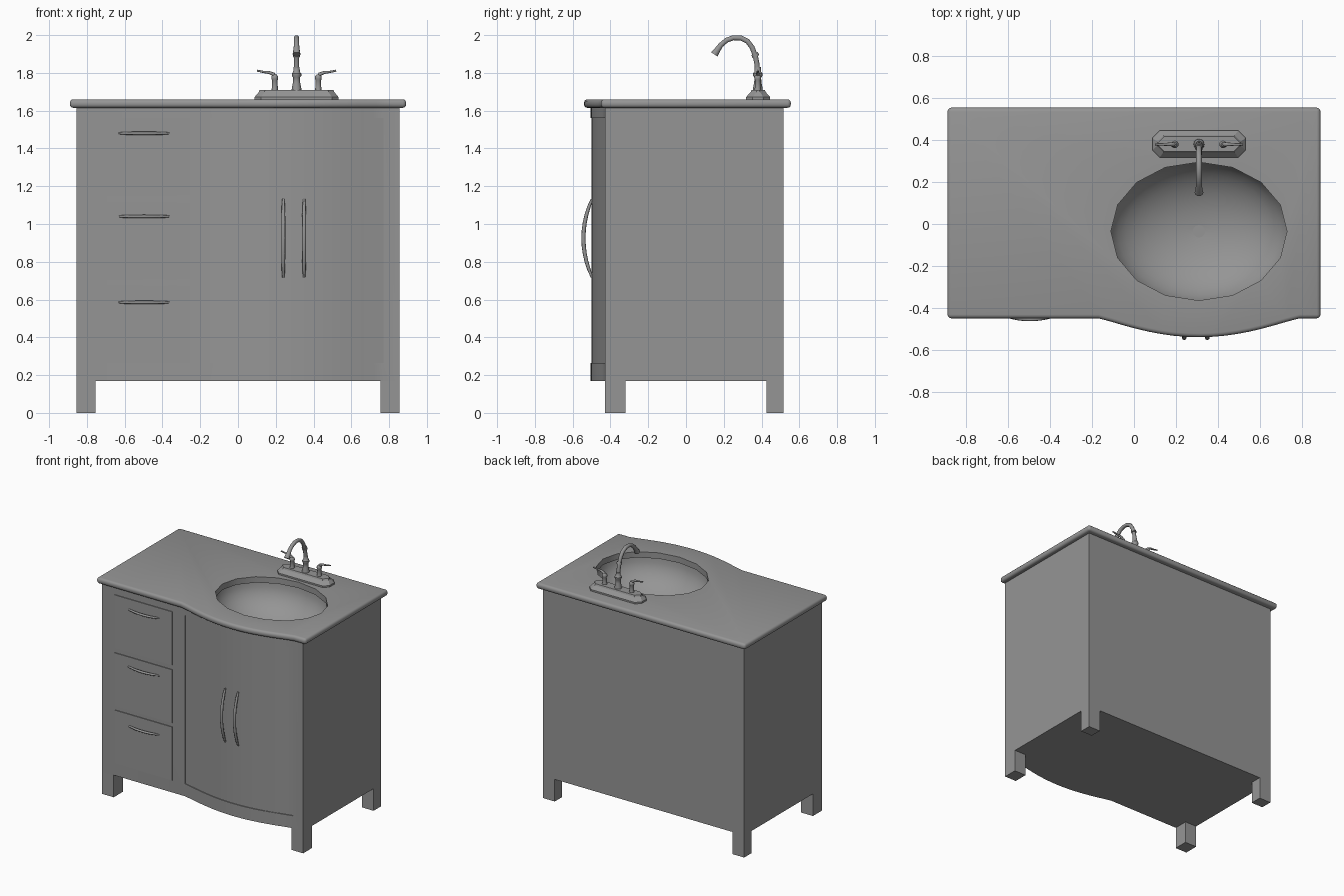
import bpy, bmesh, math
from mathutils import Vector

cube = bpy.data.objects.get("Cube")
if cube:
    bpy.data.objects.remove(cube, do_unlink=True)

grey = bpy.data.materials.new("plain grey")
grey.use_nodes = True
GREY = (0.3, 0.3, 0.3, 1)
grey.diffuse_color = GREY
grey.node_tree.nodes["Principled BSDF"].inputs["Base Color"].default_value = GREY


def activate(ob):
    bpy.ops.object.select_all(action="DESELECT")
    ob.select_set(True)
    bpy.context.view_layer.objects.active = ob


def finish(name, bm, smooth=None, fix=True):
    if fix:
        bmesh.ops.recalc_face_normals(bm, faces=bm.faces)
    me = bpy.data.meshes.new(name)
    bm.to_mesh(me)
    bm.free()
    me.materials.append(grey)
    ob = bpy.data.objects.new(name, me)
    bpy.context.collection.objects.link(ob)
    if smooth:
        activate(ob)
        bpy.ops.object.shade_smooth_by_angle(angle=math.radians(smooth))
    return ob


def loft(name, rings, smooth=None, caps=True, fix=True):
    """Skin a list of equal-length point rings."""
    bm = bmesh.new()
    loops = [[bm.verts.new(p) for p in ring] for ring in rings]
    n = len(loops[0])
    for a, b in zip(loops, loops[1:]):
        for i in range(n):
            j = (i + 1) % n
            bm.faces.new((a[i], a[j], b[j], b[i]))
    if caps:
        bm.faces.new(loops[0][::-1])
        bm.faces.new(loops[-1])
    return finish(name, bm, smooth, fix)


def prism(name, outline, z0, z1):
    return loft(name, [[(x, y, z) for x, y in outline] for z in (z0, z1)])


def box(name, x0, x1, y0, y1, z0, z1):
    return prism(name, [(x0, y0), (x1, y0), (x1, y1), (x0, y1)], z0, z1)


def ellipse(rx, ry, z, n):
    steps = [math.tau * i / n for i in range(n)]
    return [(SINK_X + rx * math.cos(a), SINK_Y + ry * math.sin(a), z) for a in steps]


def turned(name, x, y, profile, n=12):
    """Upright turned part from (radius, height) pairs."""
    steps = [math.tau * i / n for i in range(n)]
    return loft(name, [[(x + r * math.cos(a), y + r * math.sin(a), z) for a in steps]
                       for r, z in profile], 40)


def tube(name, path, radii, n=8):
    """Round bar along a planar path with a radius at each point."""
    pts = [Vector(p) for p in path]
    tans = [(pts[min(i + 1, len(pts) - 1)] - pts[max(i - 1, 0)]).normalized()
            for i in range(len(pts))]
    side = (pts[-1] - pts[0]).cross(pts[len(pts) // 2] - pts[0]).normalized()
    rings = []
    for p, t, r in zip(pts, tans, radii):
        up = side.cross(t)
        rings.append([p + r * (math.cos(math.tau * i / n) * side + math.sin(math.tau * i / n) * up)
                      for i in range(n)])
    return loft(name, rings, 50)


def modify(ob, kind, **settings):
    mod = ob.modifiers.new(kind.title(), kind)
    for key, value in settings.items():
        setattr(mod, key, value)
    activate(ob)
    bpy.ops.object.modifier_apply(modifier=mod.name)


def cut(ob, cutter):
    modify(ob, "BOOLEAN", operation="DIFFERENCE", object=cutter, solver="EXACT")
    bpy.data.objects.remove(cutter, do_unlink=True)


SINK_X, SINK_Y = 0.31, -0.035


def bow(base, depth, half, n=16):
    """Bulging front edge, from left to right."""
    ts = [-1 + 2 * i / n for i in range(n + 1)]
    return [(SINK_X + half * t, base - depth * (1 - t * t) ** 1.2) for t in ts]


# Cabinet body with a bulging front and a slightly recessed door
front = bow(-0.43, 0.075, 0.46)
body = prism("cabinet_body", [(-0.855, -0.43)] + front +
             [(0.855, -0.43), (0.855, 0.515), (-0.855, 0.515)], 0.17, 1.615)
inner = [(x, y + 0.006) for x, y in front]
cut(body, prism("door_cutter", inner + [(x, y - 0.05) for x, y in reversed(front)], 0.265, 1.56))
cut(body, loft("bowl_pocket", [ellipse(0.45, 0.355, z, 32) for z in (1.33, 1.7)]))
activate(body)
bpy.ops.object.shade_smooth_by_angle(angle=math.radians(20))

# Legs
for side, x0 in (("right", -0.855), ("left", 0.755)):
    for end, y0, y1 in (("front", -0.43, -0.32), ("back", 0.425, 0.515)):
        box(f"{end}_{side}_leg", x0, x0 + 0.1, y0, y1, 0, 0.17)

# Countertop with rounded rim and sink opening
top = prism("countertop", [(-0.89, -0.45)] + bow(-0.45, 0.09, 0.48) +
            [(0.89, -0.45), (0.89, 0.555), (-0.89, 0.555)], 1.615, 1.66)
modify(top, "BEVEL", width=0.018, segments=3, limit_method="ANGLE", angle_limit=math.radians(40))
cut(top, loft("sink_cutter", [ellipse(0.42, 0.33, z, 16) for z in (1.55, 1.75)]))
activate(top)
bpy.ops.object.shade_smooth_by_angle(angle=math.radians(35))

# Sink bowl, open upward
levels = [math.pi / 2 * i / 10 for i in range(10)]
bowl = [ellipse(0.435 * math.cos(a), 0.343 * math.cos(a), 1.614 - 0.25 * math.sin(a), 32)
        for a in levels]
bowl.append(ellipse(0.02, 0.016, 1.364, 32))
sink = loft("sink_bowl", bowl, 60, caps=False, fix=False)
sink.data.flip_normals()
turned("sink_drain", SINK_X, SINK_Y, [(0.03, 1.36), (0.03, 1.368)])

# Drawers and their bowed pulls
ARC = [-1 + i / 5 for i in range(11)]
PULL = [0.004 + 0.005 * math.sqrt(1 - t * t) for t in ARC]
for i, (z0, z1, zh) in enumerate([(0.265, 0.675, 0.585), (0.705, 1.115, 1.04), (1.15, 1.56, 1.48)]):
    box(f"drawer_front_{i + 1}", -0.745, -0.255, -0.436, -0.43, z0, z1)
    tube(f"drawer_pull_{i + 1}", [(-0.497 + 0.142 * t, -0.43 - 0.025 * (1 - t * t), zh)
                                  for t in ARC], PULL)

# Door pulls
for side, x in (("right", 0.24), ("left", 0.35)):
    tube(f"{side}_door_pull", [(x, -0.498 - 0.045 * (1 - t * t), 0.925 + 0.207 * t) for t in ARC],
         [r + 0.002 for r in PULL])

# Faucet base plate, a tapered octagon
def plate(hx, hy, z, c=0.035):
    q = [(hx - c, -hy), (hx, c - hy), (hx, hy - c), (hx - c, hy)]
    q += [(-x, -y) for x, y in q]
    return [(SINK_X + x, 0.382 + y, z) for x, y in q]


loft("faucet_base", [plate(0.222, 0.064, 1.66), plate(0.222, 0.064, 1.672),
                     plate(0.2, 0.04, 1.698, 0.03), plate(0.196, 0.035, 1.71, 0.03)])

# Faucet column and curved spout
turned("faucet_column", SINK_X, 0.38,
       [(0.027, 1.7), (0.025, 1.72), (0.019, 1.75), (0.018, 1.775), (0.025, 1.785),
        (0.025, 1.797), (0.018, 1.805), (0.016, 1.83)])
arch = [(0.38, 1.8), (0.375, 1.85), (0.367, 1.89), (0.35, 1.935), (0.325, 1.968), (0.29, 1.985),
        (0.25, 1.986), (0.215, 1.973), (0.185, 1.948), (0.165, 1.92), (0.15, 1.898)]
tube("spout", [(SINK_X, y, z) for y, z in arch], [0.014] * 9 + [0.017, 0.021], 10)
tube("spout_collar", [(SINK_X, y, z) for y, z in ((0.37, 1.886), (0.367, 1.893), (0.363, 1.902))],
     [0.019] * 3, 12)

# Taps with levers pointing outward
for side, s in (("right", -1), ("left", 1)):
    x = SINK_X + s * 0.115
    turned(f"{side}_tap", x, 0.38, [(0.02, 1.7), (0.016, 1.72), (0.014, 1.76), (0.018, 1.768),
                                    (0.018, 1.78), (0.009, 1.792)])
    tube(f"{side}_lever", [(x + s * d, 0.38, z) for d, z in
                           ((0, 1.775), (0.008, 1.793), (0.03, 1.802), (0.06, 1.805), (0.095, 1.812))],
         [0.01, 0.01, 0.008, 0.006, 0.005])
